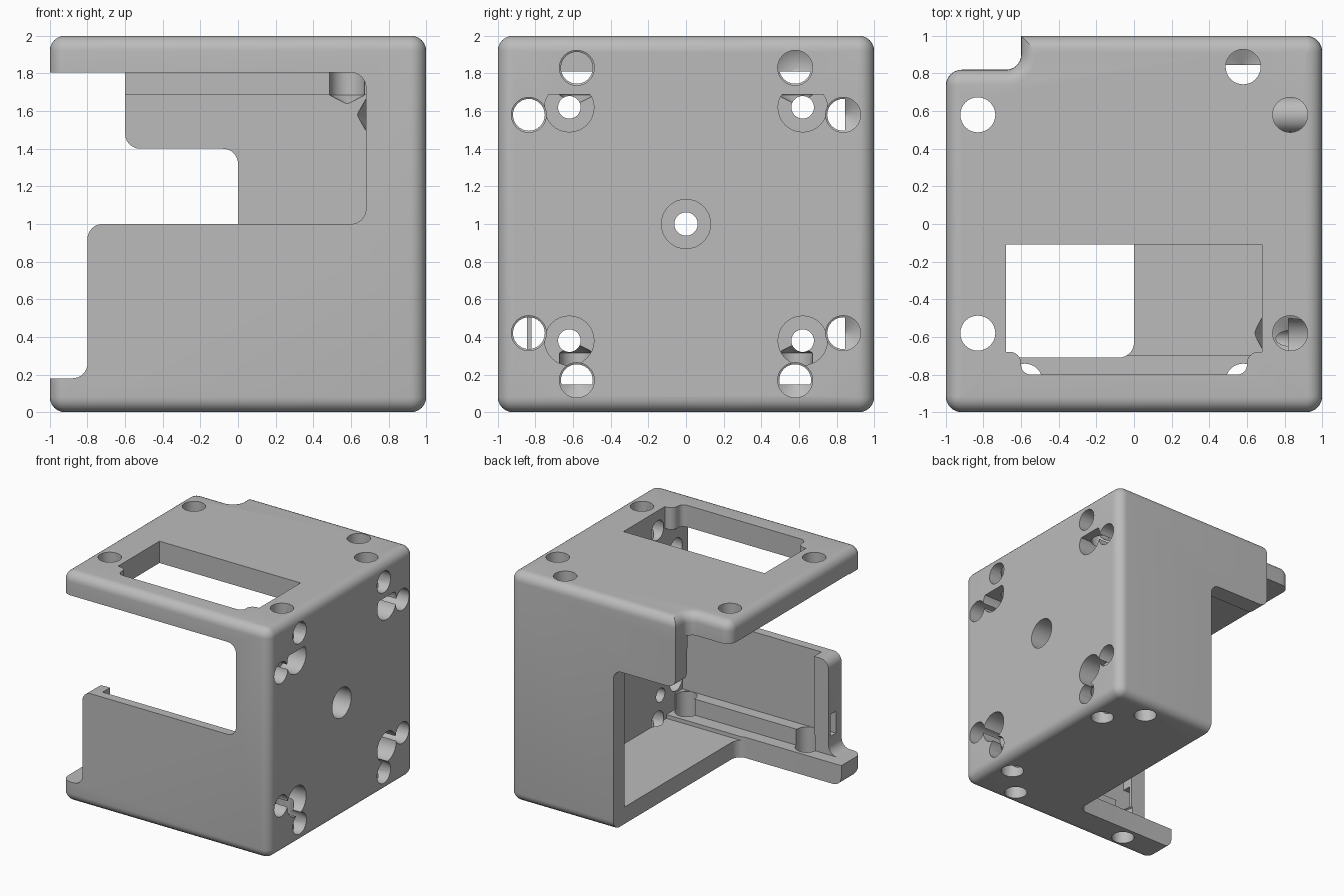
import bpy, bmesh, math
from mathutils import Vector, Matrix

old = bpy.data.objects.get("Cube")
if old:
    bpy.data.objects.remove(old, do_unlink=True)

mat = bpy.data.materials.new("plain grey")
mat.use_nodes = True
grey = (0.5, 0.5, 0.5, 1)
mat.diffuse_color = grey
mat.node_tree.nodes["Principled BSDF"].inputs["Base Color"].default_value = grey

R = 0.08      # general fillet radius
WALL = 0.68   # inner face of the thick side wall and end of drilled holes


def fillet(points, steps=8):
    """Closed outline from (u, v, radius) corners."""
    out = []
    n = len(points)
    for i, (u, v, r) in enumerate(points):
        p = Vector((u, v))
        if not r:
            out.append(p)
            continue
        a = (Vector(points[i - 1][:2]) - p).normalized()
        b = (Vector(points[(i + 1) % n][:2]) - p).normalized()
        half = a.angle(b) / 2
        c = p + (a + b).normalized() * r / math.sin(half)
        s = p + a * r / math.tan(half) - c
        e = p + b * r / math.tan(half) - c
        sweep = s.angle_signed(e)
        for k in range(steps + 1):
            out.append(c + Matrix.Rotation(-sweep * k / steps, 2) @ s)
    return out


def to_object(name, bm):
    bmesh.ops.recalc_face_normals(bm, faces=bm.faces)
    me = bpy.data.meshes.new(name)
    bm.to_mesh(me)
    bm.free()
    me.materials.append(mat)
    ob = bpy.data.objects.new(name, me)
    bpy.context.collection.objects.link(ob)
    return ob


def prism(name, points, lo, hi, axis="z", rim=0):
    """Extrude an outline along y or z, optionally rounding both rims."""
    bm = bmesh.new()
    place = (lambda p: (p.x, p.y, lo)) if axis == "z" else (lambda p: (p.x, lo, p.y))
    f = bm.faces.new([bm.verts.new(place(p)) for p in fillet(points)])
    step = Vector((0, 0, hi - lo)) if axis == "z" else Vector((0, hi - lo, 0))
    ext = bmesh.ops.extrude_face_region(bm, geom=[f])
    bmesh.ops.translate(bm, vec=step, verts=[g for g in ext["geom"] if isinstance(g, bmesh.types.BMVert)])
    if rim:
        edges = [e for e in bm.edges if abs(e.verts[0].co.z - e.verts[1].co.z) < 1e-4]
        bmesh.ops.bevel(bm, geom=edges, offset=rim, segments=6, profile=0.5, affect="EDGES")
    return to_object(name, bm)


def box(lo, hi):
    bm = bmesh.new()
    bmesh.ops.create_cube(bm, size=1)
    lo, hi = Vector(lo), Vector(hi)
    for v in bm.verts:
        v.co = Vector([(lo[i] + hi[i]) / 2 + v.co[i] * (hi[i] - lo[i]) for i in range(3)])
    return to_object("cutter", bm)


def drill(start, direction, radius, length, tip=0.0):
    """Round hole with an optional conical end."""
    bm = bmesh.new()
    n = 32
    rings = [[bm.verts.new((radius * math.cos(math.tau * i / n), radius * math.sin(math.tau * i / n), z))
              for i in range(n)] for z in (0, length)]
    bm.faces.new(rings[0])
    for i in range(n):
        j = (i + 1) % n
        bm.faces.new((rings[0][i], rings[0][j], rings[1][j], rings[1][i]))
    if tip:
        apex = bm.verts.new((0, 0, length + tip))
        for i in range(n):
            bm.faces.new((rings[1][i], rings[1][(i + 1) % n], apex))
    else:
        bm.faces.new(rings[1])
    turn = Vector((0, 0, 1)).rotation_difference(Vector(direction)).to_matrix().to_4x4()
    bm.transform(Matrix.Translation(start) @ turn)
    return to_object("cutter", bm)


# Outer housing block with a corner notch
body = prism("housing", [(-1, -1, 0.085), (1, -1, 0.085), (1, 1, 0.085), (-0.6, 1, 0),
                         (-0.6, 0.82, R), (-1, 0.82, 0.085)], 0, 2, rim=R)


def cut(cutter):
    cutter.hide_render = True
    m = body.modifiers.new("cut", "BOOLEAN")
    m.operation = "DIFFERENCE"
    m.solver = "EXACT"
    m.object = cutter
    bpy.context.view_layer.objects.active = body
    bpy.ops.object.modifier_apply(modifier=m.name)
    bpy.data.objects.remove(cutter, do_unlink=True)


# Main cavity, open to one side, with a raised floor strip along the front
cut(box((-1.3, -0.7, 0.147), (WALL, 0.835, 1.81)))
cut(box((-1.3, -0.82, 0.18), (WALL, -0.6, 1.81)))
# Shallow relief on the back wall
cut(box((-1.3, 0.7, 0.147), (WALL, 0.845, 1.685)))
# Thin front panel recess and its slot
cut(box((-0.66, -0.921, 0.32), (WALL, -0.7, 1.2)))
cut(box((-1.0, -0.921, 0.33), (-0.6, -0.845, 0.52)))

# Front window
cut(prism("cutter", [(-1.3, 0.18, 0), (-0.8, 0.18, R), (-0.8, 1, R), (WALL, 1, R),
                     (WALL, 1.805, R), (-1.3, 1.805, 0)], -1.3, -0.81, "y"))
# Back wall opening
cut(prism("cutter", [(-1.3, -0.2, 0), (0, -0.2, 0), (0, 1.4, R), (-0.6, 1.4, R),
                     (-0.6, 1.808, 0), (-1.3, 1.808, 0)], 0.75, 1.3, "y"))
# Floor opening
cut(prism("cutter", [(-1.3, -0.71, 0), (0, -0.71, R), (0, 1.3, 0), (-1.3, 1.3, 0)], -0.2, 0.6))
# Top window
cut(prism("cutter", [(-WALL, -0.11, 0), (-WALL, -0.68, 0), (-0.6, -0.68, 0.06), (-0.6, -0.8, 0.05),
                     (0.6, -0.8, 0.05), (0.6, -0.68, 0.06), (WALL, -0.68, 0), (WALL, -0.11, 0)], 1.7, 2.3))

# Edge holes in the top and the floor
for x, y in ((-0.83, 0.58), (-0.83, -0.58), (0.83, 0.58), (0.83, -0.58), (0.58, 0.835)):
    cut(drill((x, y, 2.1), (0, 0, -1), 0.093, 0.415, 0.05))
for x, y in ((0.83, 0.58), (0.83, -0.58), (0.58, 0.835), (0.58, -0.835), (-0.58, -0.835)):
    cut(drill((x, y, -0.1), (0, 0, 1), 0.093, 0.415, 0.05))

# Side wall: edge holes, then counterbored screw holes
for sy in (-1, 1):
    for sz in (-1, 1):
        for a, b in ((0.835, 0.58), (0.58, 0.83)):
            cut(drill((1.1, sy * a, 1 + sz * b), (-1, 0, 0), 0.093, 0.415, 0.055))
        bore = drill((1.1, sy * 0.62, 1 + sz * 0.62), (-1, 0, 0), 0.131, 0.28)
        for v in bore.data.vertices:
            v.co.z = min(v.co.z, 1.688)
        cut(bore)
        cut(drill((1.1, sy * 0.62, 1 + sz * 0.62), (-1, 0, 0), 0.06, 0.5))
cut(drill((1.1, 0, 1), (-1, 0, 0), 0.131, 0.28))
cut(drill((1.1, 0, 1), (-1, 0, 0), 0.062, 0.5))

bpy.ops.object.select_all(action="DESELECT")
body.select_set(True)
bpy.context.view_layer.objects.active = body
bpy.ops.object.shade_smooth_by_angle(angle=math.radians(30))
